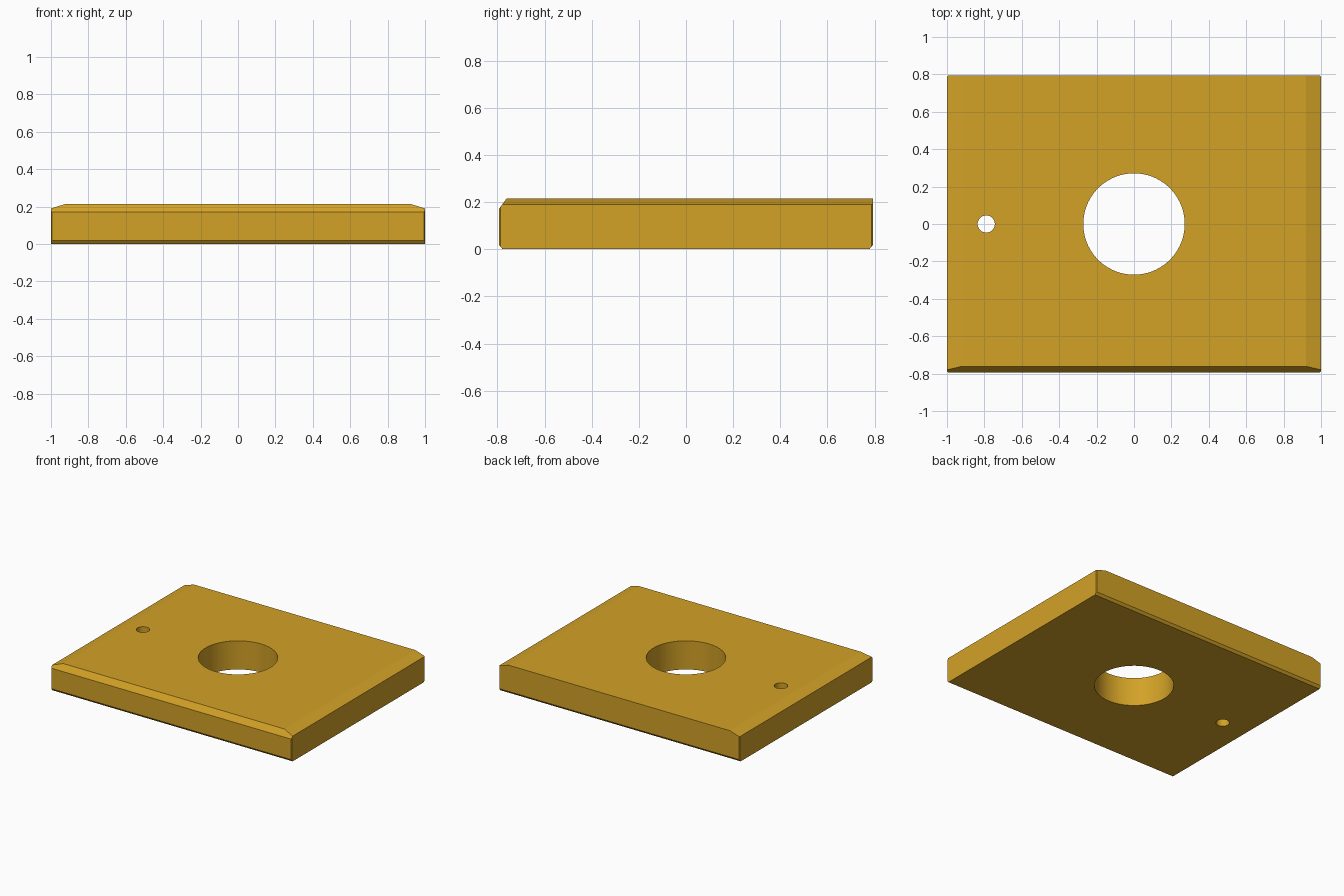
import bpy, bmesh
from mathutils import Vector

if "Cube" in bpy.data.objects:
    bpy.data.objects.remove(bpy.data.objects["Cube"])

HX, HY, H = 1.0, 0.793, 0.215

# Solid slab, then slice each bevel off with a plane
bm = bmesh.new()
bmesh.ops.create_cube(bm, size=1)
for v in bm.verts:
    v.co = Vector((v.co.x * 2 * HX, v.co.y * 2 * HY, (v.co.z + 0.5) * H))


def slice_off(point, normal):
    """Remove everything on the normal side of the plane and cap the cut."""
    geom = bm.verts[:] + bm.edges[:] + bm.faces[:]
    cut = bmesh.ops.bisect_plane(bm, geom=geom, dist=1e-6, plane_co=point,
                                 plane_no=normal, clear_outer=True)
    edges = [e for e in cut["geom_cut"] if isinstance(e, bmesh.types.BMEdge)]
    bmesh.ops.contextual_create(bm, geom=edges)


# Front top bevel
slice_off((0, -HY, 0.172), (0, -0.043, 0.032))
for s in (-1, 1):
    # Shallow bevels on the side edges of the top
    slice_off((s * HX, 0, 0.19), (s * 0.025, 0, 0.08))
    # Small bevels under the front and back edges
    slice_off((0, s * HY, 0.018), (0, s * 0.018, -0.015))
    # Tiny bevels on the upright corners
    for t in (-1, 1):
        slice_off((s * (HX - 0.005), t * HY, 0), (s, t, 0))

bmesh.ops.recalc_face_normals(bm, faces=bm.faces[:])
mesh = bpy.data.meshes.new("plate")
bm.to_mesh(mesh)
bm.free()
plate = bpy.data.objects.new("plate", mesh)
bpy.context.collection.objects.link(plate)

# Brass colour
mat = bpy.data.materials.new("brass")
mat.diffuse_color = (0.65, 0.36, 0.02, 1)
mat.use_nodes = True
mat.node_tree.nodes["Principled BSDF"].inputs["Base Color"].default_value = mat.diffuse_color
mesh.materials.append(mat)


def drill(name, x, radius, sides):
    """Bore a round hole straight through the plate."""
    bpy.ops.mesh.primitive_cylinder_add(vertices=sides, radius=radius, depth=1,
                                        location=(x, 0, H / 2))
    cutter = bpy.context.object
    cutter.name = name
    cutter.hide_render = True
    cutter.data.materials.append(mat)
    mod = plate.modifiers.new(name, 'BOOLEAN')
    mod.operation, mod.solver, mod.object = 'DIFFERENCE', 'EXACT', cutter
    bpy.ops.object.select_all(action='DESELECT')
    plate.select_set(True)
    bpy.context.view_layer.objects.active = plate
    bpy.ops.object.modifier_apply(modifier=name)
    bpy.data.objects.remove(cutter)


# Central bore and small side hole
drill("central_bore", 0, 0.271, 96)
drill("side_hole", -0.79, 0.046, 48)

plate.select_set(True)
bpy.context.view_layer.objects.active = plate
bpy.ops.object.shade_smooth_by_angle(angle=0.17)
